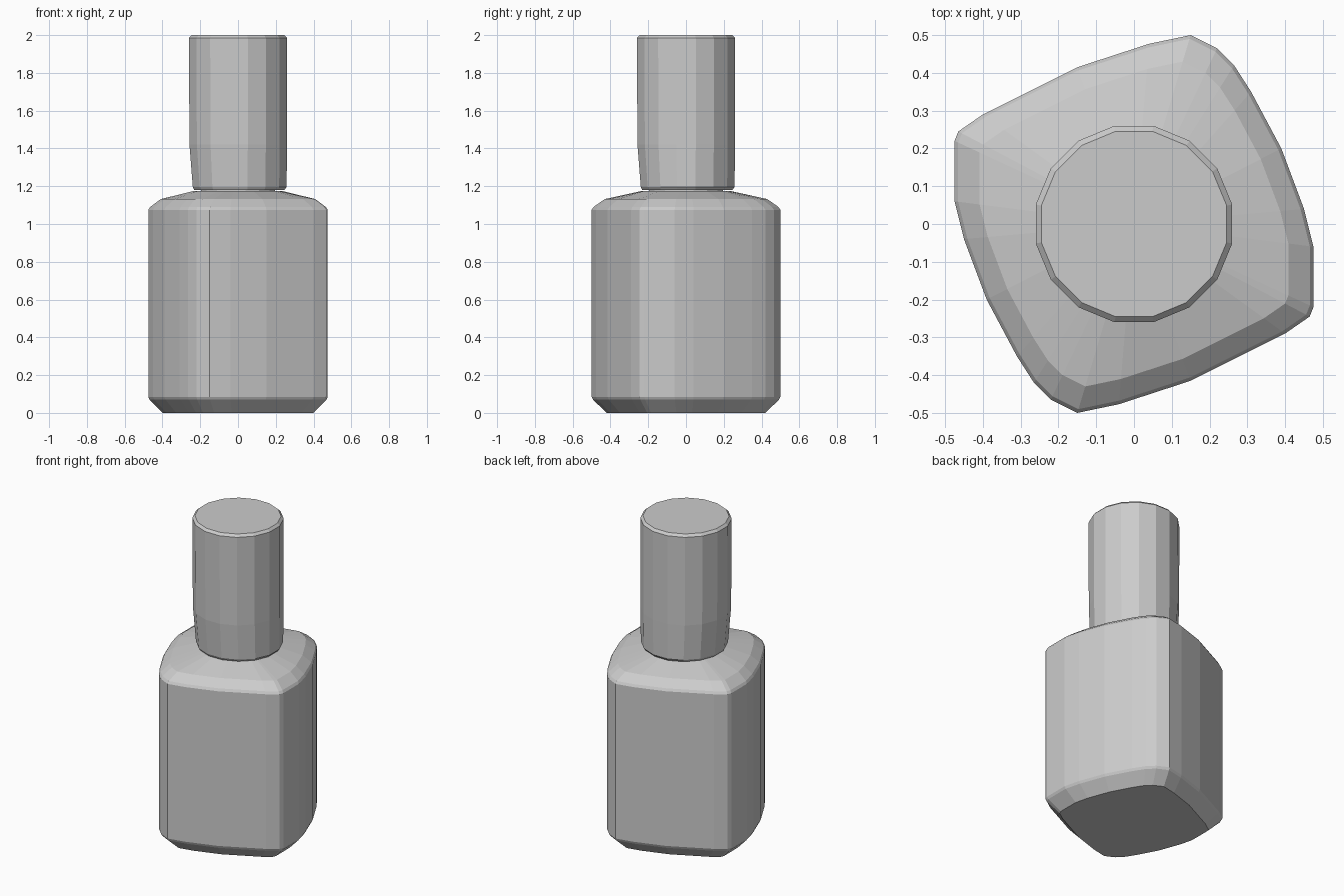
import bpy
import bmesh
import math

old = bpy.data.objects.get("Cube")
if old:
    bpy.data.objects.remove(old, do_unlink=True)

grey = bpy.data.materials.new("plain grey")
grey.use_nodes = True
grey.diffuse_color = (0.6, 0.6, 0.6, 1)
grey.node_tree.nodes["Principled BSDF"].inputs["Base Color"].default_value = (0.6, 0.6, 0.6, 1)


def loft(name, rings):
    """Skin a stack of equal-length rings and close both ends."""
    bm = bmesh.new()
    loops = [[bm.verts.new(p) for p in ring] for ring in rings]
    n = len(loops[0])
    for low, high in zip(loops, loops[1:]):
        for i in range(n):
            j = (i + 1) % n
            bm.faces.new((low[i], low[j], high[j], high[i]))
    bm.faces.new(loops[0][::-1])
    bm.faces.new(loops[-1])
    bmesh.ops.recalc_face_normals(bm, faces=bm.faces)
    mesh = bpy.data.meshes.new(name)
    bm.to_mesh(mesh)
    bm.free()
    mesh.materials.append(grey)
    obj = bpy.data.objects.new(name, mesh)
    bpy.context.collection.objects.link(obj)
    return obj


def circle(radius, z, sides=16, lean=0.0):
    """Ring with flats on the axes; lean draws in the -x and -y sides."""
    ring = []
    for i in range(sides):
        a = (i + 0.5) * math.tau / sides
        x, y = radius * math.cos(a), radius * math.sin(a)
        ring.append((x - lean * min(x, 0) / radius, y - lean * min(y, 0) / radius, z))
    return ring


# Bottle: twisted rounded-square outline, half drawn and half turned round
half = [(0.475, -0.06), (0.45, 0.04), (0.39, 0.20), (0.31, 0.35), (0.265, 0.42),
        (0.22, 0.465), (0.15, 0.50), (0.04, 0.477), (-0.15, 0.415), (-0.40, 0.29),
        (-0.465, 0.245), (-0.475, 0.22)]
outline = half + [(-x, -y) for x, y in half]


def section(scale, z):
    return [(x * scale, y * scale, z) for x, y in outline]


def shoulder(radius, z):
    return [(radius * x / math.hypot(x, y), radius * y / math.hypot(x, y), z) for x, y in outline]


loft("bottle", [section(0.84, 0), section(0.985, 0.07), section(1, 0.085),
                section(1, 1.075), section(0.98, 1.09), section(0.86, 1.132),
                shoulder(0.235, 1.175)])

# Neck hidden in the narrow gap under the cap
loft("neck", [circle(0.2, 1.16), circle(0.2, 1.2)])

# Cap: faceted cylinder with small bevels, slightly drawn in at the foot
loft("cap", [circle(0.25, 1.18, lean=0.014), circle(0.262, 1.195, lean=0.018),
             circle(0.265, 1.42, lean=0.003), circle(0.265, 1.985),
             circle(0.25, 2.0)])
